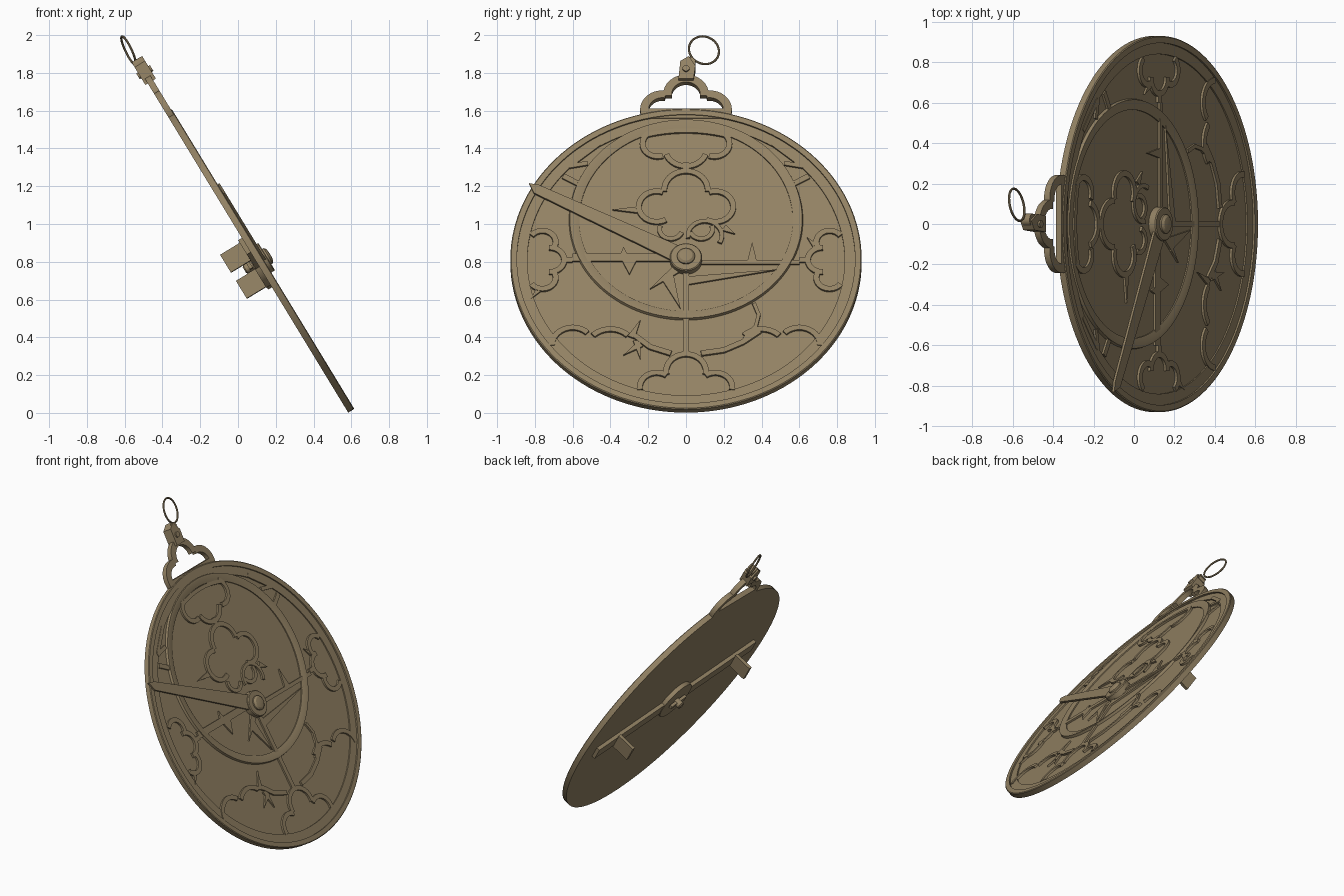
import bpy, bmesh
from math import sin, cos, pi, radians, hypot
from mathutils import Matrix, Vector

cube = bpy.data.objects.get("Cube")
if cube:
    bpy.data.objects.remove(cube, do_unlink=True)

brass = bpy.data.materials.new("aged_brass")
brass.use_nodes = True
COLOUR = (0.29, 0.222, 0.126, 1)
brass.diffuse_color = COLOUR
shader = brass.node_tree.nodes["Principled BSDF"]
shader.inputs["Base Color"].default_value = COLOUR
shader.inputs["Roughness"].default_value = 0.6

# Leaning frame: u across, v up the slope, n out of the decorated face
U, V, N = Vector((0, 1, 0)), Vector((-0.52, 0, 0.854)), Vector((0.854, 0, 0.52))
LEAN = Matrix((U, V, N)).transposed().to_4x4()
LEAN.translation = (0.117, 0, 0.806)


def finish(name, bm, matrix=LEAN):
    bm.transform(matrix)
    bmesh.ops.recalc_face_normals(bm, faces=bm.faces)
    mesh = bpy.data.meshes.new(name)
    bm.to_mesh(mesh)
    bm.free()
    mesh.materials.append(brass)
    obj = bpy.data.objects.new(name, mesh)
    bpy.context.collection.objects.link(obj)
    bpy.ops.object.select_all(action="DESELECT")
    obj.select_set(True)
    bpy.context.view_layer.objects.active = obj
    bpy.ops.object.shade_smooth_by_angle(angle=radians(30))
    return obj


def lathe(name, profile, centre=(0, 0), steps=128, closed=True):
    """Turn a closed (radius, n) profile about the n axis."""
    bm = bmesh.new()
    rows = []
    for i in range(steps):
        a = 2 * pi * i / steps
        rows.append([bm.verts.new((centre[0] + r * cos(a), centre[1] + r * sin(a), n))
                     for r, n in profile])
    count = len(profile)
    for i in range(steps):
        a, b = rows[i], rows[(i + 1) % steps]
        for j in range(count if closed else count - 1):
            k = (j + 1) % count
            bm.faces.new((a[j], b[j], b[k], a[k]))
    if not closed:
        bm.faces.new([row[0] for row in rows])
        bm.faces.new([row[-1] for row in rows])
    return finish(name, bm)


def prisms(name, outlines, n0, n1):
    """Flat outlines thickened from n0 to n1."""
    bm = bmesh.new()
    for pts in outlines:
        low = [bm.verts.new((u, v, n0)) for u, v in pts]
        high = [bm.verts.new((u, v, n1)) for u, v in pts]
        bm.faces.new(low)
        bm.faces.new(high)
        for i in range(len(pts)):
            j = (i + 1) % len(pts)
            bm.faces.new((low[i], low[j], high[j], high[i]))
    return finish(name, bm)


def ribbon(pts, width=0.03):
    left, right = [], []
    for i, (x, y) in enumerate(pts):
        a, b = pts[max(i - 1, 0)], pts[min(i + 1, len(pts) - 1)]
        dx, dy = b[0] - a[0], b[1] - a[1]
        s = width / 2 / hypot(dx, dy)
        left.append((x - dy * s, y + dx * s))
        right.append((x + dy * s, y - dx * s))
    return left + right[::-1]


def arc(cx, cy, r, a0, a1, width=0.03, steps=20):
    angles = [radians(a0 + (a1 - a0) * i / steps) for i in range(steps + 1)]
    return ribbon([(cx + r * cos(a), cy + r * sin(a)) for a in angles], width)


def spike(base, tip, width=0.04):
    dx, dy = tip[0] - base[0], tip[1] - base[1]
    s = width / 2 / hypot(dx, dy)
    return [(base[0] - dy * s, base[1] + dx * s), tip, (base[0] + dy * s, base[1] - dx * s)]


def mirrored(outlines):
    return outlines + [[(-u, v) for u, v in o] for o in outlines]


BACK, TOP = -0.02, 0.013

# Main plate, raised rim and the two rings of the openwork
lathe("back_plate", [(0.93, BACK), (0.93, 0)], closed=False)
lathe("rim", [(0.895, -0.005), (0.93, -0.005), (0.93, 0.014), (0.925, 0.018), (0.895, 0.018)])
lathe("outer_ring", [(0.84, -0.002), (0.9, -0.002), (0.9, 0.008), (0.84, 0.008)])
lathe("zodiac_ring", [(0.565, -0.002), (0.62, -0.002), (0.615, 0.016), (0.6, 0.016), (0.565, 0.007)],
      centre=(0, 0.25))

# Lobed tracery
prisms("side_trefoils", mirrored([
    arc(0.72, 0, 0.075, 85, 275), arc(0.76, 0.11, 0.07, 35, 215),
    arc(0.76, -0.11, 0.07, 145, 325), ribbon([(0.6, 0), (0.65, 0)])]), -0.002, TOP)
prisms("bottom_trefoil", [arc(0, -0.69, 0.105, -10, 190)] + mirrored([
    arc(0.155, -0.79, 0.09, -10, 125)]), -0.002, TOP)
prisms("top_rosette", [arc(0, 0, 0.8, 75, 105, 0.025), arc(0, 0.69, 0.11, 200, 340)] + mirrored([
    arc(0.15, 0.72, 0.08, -110, 60)]), -0.002, TOP)
prisms("centre_rosette", [
    arc(0, 0.435, 0.115, -5, 185), ribbon([(0, 0.54), (0, 0.6)]),
    arc(0.1, 0.15, 0.09, -30, 190, 0.022)] + mirrored([
        arc(0.155, 0.33, 0.095, -120, 110), arc(0.08, 0.19, 0.06, 200, 380, 0.024)]), -0.002, TOP)
prisms("lower_tracery", [
    ribbon([(-0.27, -0.47), (-0.19, -0.54), (-0.08, -0.58)]),
    ribbon([(0.08, -0.58), (0.2, -0.56), (0.3, -0.51), (0.39, -0.44)]),
    ribbon([(0.36, -0.27), (0.385, -0.34), (0.37, -0.41), (0.31, -0.49)], 0.02)] + mirrored([
        arc(0.6, -0.53, 0.11, 0, 135), arc(0.4, -0.56, 0.13, 45, 135)]), -0.002, TOP)

# Straight bars and short links
prisms("cross_bars", [
    ribbon([(-0.6, 0.015), (-0.05, 0.015)], 0.045), ribbon([(0.05, -0.015), (0.6, -0.015)], 0.025),
    ribbon([(0, -0.05), (0, -0.6)], 0.032)] + mirrored([
        ribbon([(0.46, 0.72), (0.61, 0.59)], 0.025), ribbon([(0.52, 0.6), (0.62, 0.58)], 0.025),
        ribbon([(0.55, 0.46), (0.65, 0.52)], 0.03)]), -0.002, 0.011)

# Star pointers
prisms("star_pointers", [
    spike((0, -0.13), (0.49, -0.06), 0.05), spike((-0.02, -0.03), (-0.19, -0.18), 0.06),
    spike((-0.1, -0.1), (-0.03, -0.3), 0.07), spike((-0.25, 0.31), (-0.39, 0.31)),
    spike((0.2, 0.2), (0.26, 0.16)), spike((-0.3, 0), (-0.3, -0.09), 0.08),
    spike((-0.33, 0.03), (-0.33, 0.08)), spike((0.35, -0.01), (0.35, 0.11), 0.05),
    spike((-0.29, -0.48), (-0.24, -0.37)), spike((-0.26, -0.5), (-0.24, -0.62)),
    spike((-0.24, -0.52), (-0.33, -0.59)), spike((0.7, 0.07), (0.64, 0.14)),
    spike((-0.77, -0.17), (-0.82, -0.24))], -0.002, 0.011)

# Rule on the face, with its hub and pin
tip_dir = Vector((-0.88, 0.475)).normalized()
side = Vector((-tip_dir.y, tip_dir.x))
rule = [tip_dir * a + side * b for a, b in
        [(0, 0.05), (0.9, 0.028), (0.95, -0.012), (0.9, -0.028), (0, -0.05)]]
prisms("rule", [[(p.x, p.y) for p in rule]], 0.017, 0.03)
lathe("rule_hub", [(0.085, 0), (0.085, 0.036), (0.08, 0.041)], steps=48, closed=False)
lathe("centre_pin", [(0.047, 0.03), (0.047, 0.05), (0.035, 0.06), (0.015, 0.063)], steps=32, closed=False)

# Sighting bar on the back, with two upright vanes
along = Vector((-cos(radians(8)), sin(radians(8))))
across = Vector((-along.y, along.x))


def on_bar(pts):
    return [tuple(along * a + across * b) for a, b in pts]


prisms("sighting_bar", [on_bar([(-0.78, -0.045), (0.78, -0.045), (0.78, 0.045), (-0.78, 0.045)])],
       -0.043, BACK)
prisms("sighting_vanes", [on_bar([(s - 0.011, -0.055), (s + 0.011, -0.055),
                                  (s + 0.011, 0.055), (s - 0.011, 0.055)])
                          for s in (-0.58, 0.58)], -0.165, -0.04)
lathe("sighting_bar_hub", [(0.14, BACK), (0.14, -0.047)], steps=48, closed=False)
lathe("pin_tail", [(0.025, -0.04), (0.025, -0.09), (0.018, -0.097)], steps=24, closed=False)
prisms("pin_wedge", [on_bar([(-0.07, -0.012), (0.07, -0.02), (0.07, 0.02), (-0.07, 0.012)])],
       -0.07, -0.052)

# Lobed bracket above the plate
prisms("bracket", [arc(0, 1.025, 0.098, -5, 185, 0.045), ribbon([(-0.22, 0.905), (0.22, 0.905)], 0.06)]
       + mirrored([arc(0.125, 0.93, 0.095, -20, 100, 0.045)]), BACK, TOP)

# Shackle with cross pin
prisms("shackle_cheeks", [[(-0.04, 1.11), (0.04, 1.11), (0.05, 1.19), (0.015, 1.25), (-0.03, 1.22)]],
       -0.035, 0.03)
lathe("shackle_pin", [(0.018, -0.045), (0.018, 0.04)], centre=(0, 1.17), steps=20, closed=False)
prisms("shackle_loop", [arc(0.02, 1.22, 0.022, 0, 360, 0.018)], -0.025, 0.02)

# Hanging ring
bpy.ops.mesh.primitive_torus_add(major_radius=0.081, minor_radius=0.006,
                                 major_segments=64, minor_segments=10)
ring = bpy.context.object
ring.name = "hanging_ring"
ring.rotation_euler = Vector((0.88, 0.2, 0.42)).to_track_quat("Z", "Y").to_euler()
ring.location = (-0.58, 0.095, 1.92)
ring.data.materials.append(brass)
bpy.ops.object.shade_smooth_by_angle()
